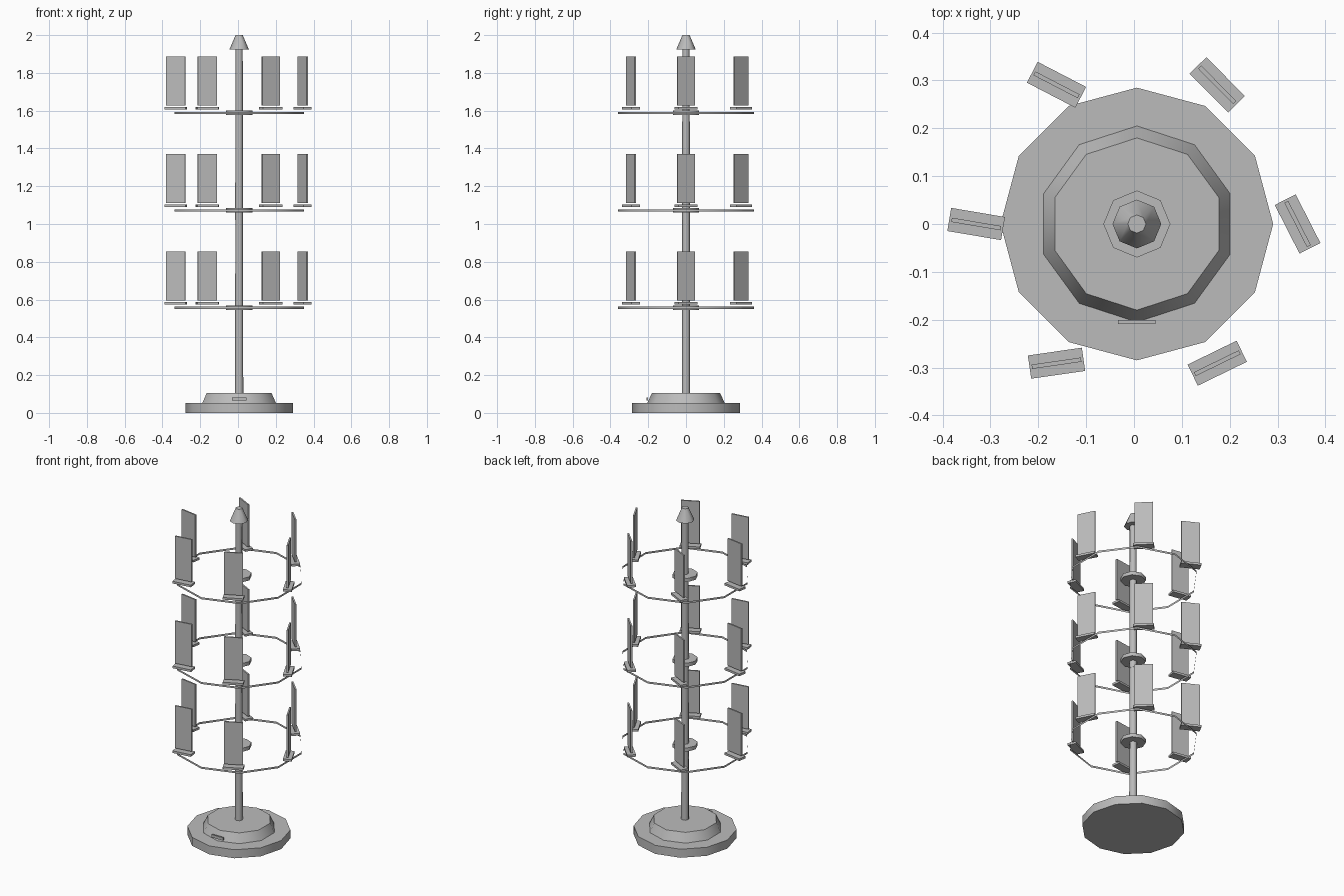
import bpy
from math import radians, cos, sin

cube = bpy.data.objects.get("Cube")
if cube:
    bpy.data.objects.remove(cube, do_unlink=True)

CX = 0.006  # axis of the stand

grey = bpy.data.materials.new("mid_grey")
grey.use_nodes = True
tone = (0.5, 0.5, 0.5, 1)
grey.diffuse_color = tone
grey.node_tree.nodes["Principled BSDF"].inputs["Base Color"].default_value = tone


def frustum(name, sides, r_low, r_high, z_low, z_high, fill="NGON"):
    """Upright many-sided solid (or open band) on the stand's axis."""
    bpy.ops.mesh.primitive_cone_add(
        vertices=sides, radius1=r_low, radius2=r_high, depth=z_high - z_low,
        end_fill_type=fill, location=(CX, 0, (z_low + z_high) / 2))
    obj = bpy.context.object
    obj.name = name
    obj.data.materials.append(grey)
    bpy.ops.object.shade_smooth_by_angle(angle=radians(50))
    return obj


def box(name, size, location, turn=0):
    """Flat-faced box turned about the vertical."""
    bpy.ops.mesh.primitive_cube_add(size=1, location=location, rotation=(0, 0, turn))
    obj = bpy.context.object
    obj.name = name
    obj.scale = size
    bpy.ops.object.transform_apply(location=False, rotation=False, scale=True)
    obj.data.materials.append(grey)
    return obj


# Base with its stepped collar and a small front plate
frustum("base_disc", 12, 0.285, 0.285, 0, 0.052)
frustum("base_collar", 10, 0.205, 0.18, 0.052, 0.106)
box("front_plate", (0.078, 0.009, 0.017), (CX, -0.205, 0.074))

# Two overlapping pole sections and the top cap
frustum("lower_pole", 8, 0.022, 0.019, 0.1, 1.43)
frustum("upper_pole", 8, 0.021, 0.019, 1.02, 1.93)
frustum("top_cap", 8, 0.051, 0.019, 1.925, 2.0)

# Three display tiers: hub, open hoop, six holders with upright cards
for tier in range(3):
    z = 0.556 + 0.516 * tier
    frustum(f"hub_{tier + 1}", 8, 0.07, 0.07, z - 0.01, z + 0.012)
    frustum(f"hoop_{tier + 1}", 10, 0.36, 0.36, z - 0.006, z + 0.006, "NOTHING")
    for i in range(6):
        around = radians(60 * i)
        turn = radians(-63 + 17.8 * i)
        x, y = CX + 0.336 * cos(around), 0.336 * sin(around)
        label = f"{tier + 1}_{i + 1}"
        box(f"holder_{label}", (0.114, 0.049, 0.013), (x, y, z + 0.024), turn)
        box(f"card_{label}", (0.104, 0.009, 0.258), (x, y, z + 0.169), turn)
